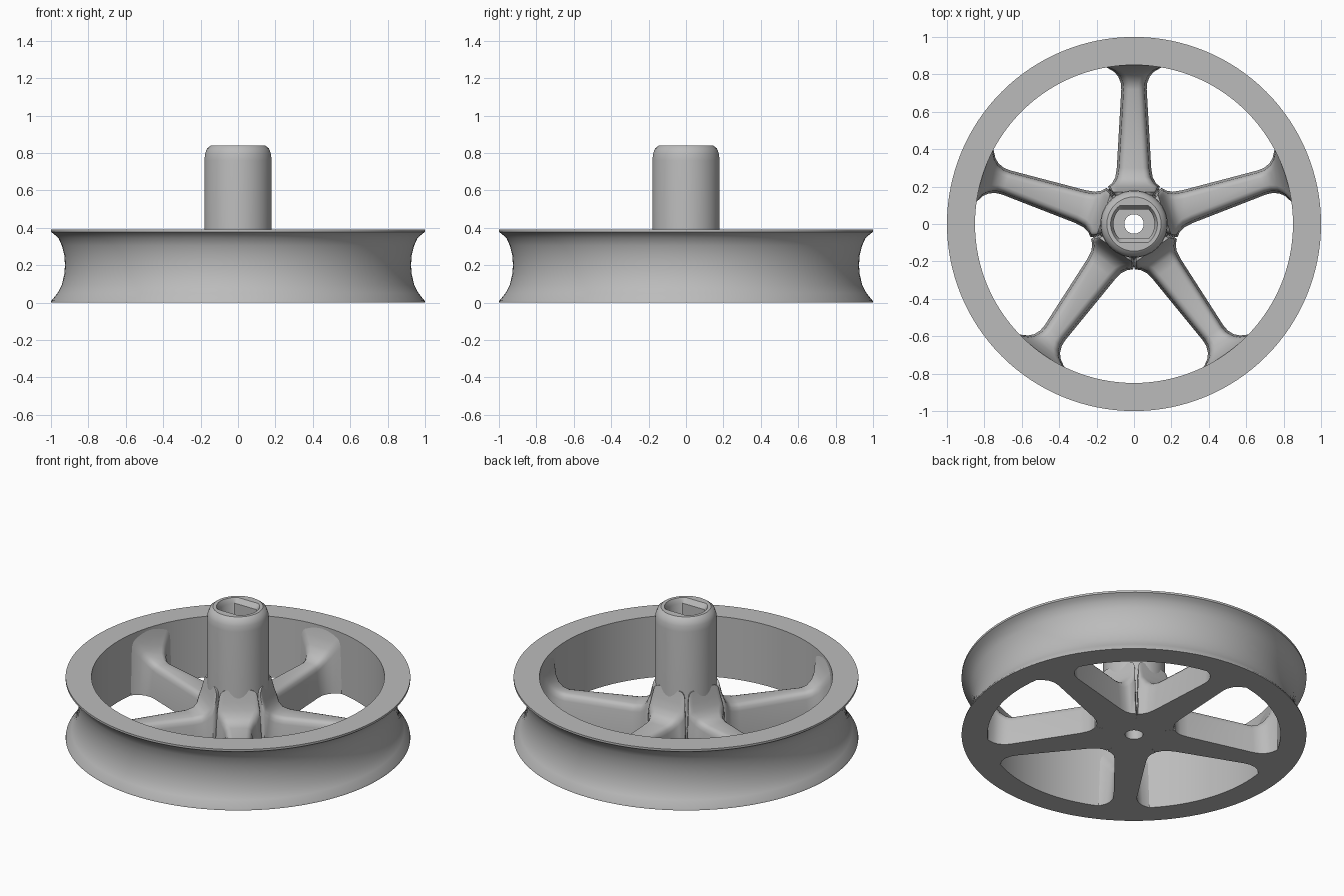
import bpy, bmesh, math
from mathutils import Matrix

cube = bpy.data.objects.get("Cube")
if cube:
    bpy.data.objects.remove(cube, do_unlink=True)

grey = bpy.data.materials.new("cast_grey")
grey.use_nodes = True
COLOUR = (0.5, 0.5, 0.5, 1)
grey.diffuse_color = COLOUR
bsdf = next(n for n in grey.node_tree.nodes if n.type == 'BSDF_PRINCIPLED')
bsdf.inputs["Base Color"].default_value = COLOUR


def loft(name, rings, closed_path, angle=35):
    """Skin a list of closed rings; either loop the path or cap both ends."""
    bm = bmesh.new()
    rows = [[bm.verts.new(p) for p in ring] for ring in rings]
    n = len(rows[0])
    pairs = list(zip(rows, rows[1:]))
    if closed_path:
        pairs.append((rows[-1], rows[0]))
    else:
        bm.faces.new(rows[0])
        bm.faces.new(rows[-1])
    for a, b in pairs:
        for i in range(n):
            j = (i + 1) % n
            bm.faces.new((a[i], a[j], b[j], b[i]))
    bmesh.ops.recalc_face_normals(bm, faces=bm.faces)
    mesh = bpy.data.meshes.new(name)
    bm.to_mesh(mesh)
    bm.free()
    mesh.materials.append(grey)
    obj = bpy.data.objects.new(name, mesh)
    bpy.context.collection.objects.link(obj)
    bpy.ops.object.select_all(action='DESELECT')
    obj.select_set(True)
    bpy.context.view_layer.objects.active = obj
    bpy.ops.object.shade_smooth_by_angle(angle=math.radians(angle))
    return obj


def circle(r, z, steps, flat=9):
    """Ring at height z, with its front and back cut off at y = +-flat."""
    ring = []
    for i in range(steps):
        a = math.tau * i / steps
        y = max(-flat, min(flat, r * math.sin(a)))
        ring.append((r * math.cos(a), y, z))
    return ring


# Rim with a concave groove around the outside
rim = [(0.85, 0), (1, 0), (0.998, 0.01), (0.965, 0.05), (0.942, 0.095),
       (0.929, 0.15), (0.925, 0.2), (0.929, 0.255), (0.942, 0.305),
       (0.96, 0.345), (0.985, 0.367), (1, 0.377), (1, 0.39), (0.85, 0.39)]
loft("rim", [circle(r, z, 128) for r, z in rim], True)

# Hub: outer wall, rounded top, flat-sided socket, then a round through bore
outer = [(0.052, 0), (0.19, 0), (0.19, 0.17), (0.187, 0.24), (0.18, 0.33),
         (0.18, 0.76), (0.176, 0.795), (0.165, 0.825), (0.145, 0.84)]
socket = [(0.125, 0.84, 0.1), (0.11, 0.81, 0.078), (0.11, 0.2, 0.078)]
rings = [circle(r, z, 64) for r, z in outer]
rings += [circle(r, z, 64, flat) for r, z, flat in socket]
rings.append(circle(0.052, 0.2, 64))
loft("hub", rings, True)

# Spoke stations: radius, half width at the bottom, height
stations = [(0.125, 0.09, 0.38), (0.17, 0.123, 0.38), (0.185, 0.134, 0.31),
            (0.2, 0.138, 0.265), (0.22, 0.116, 0.23), (0.25, 0.1, 0.208),
            (0.3, 0.092, 0.2), (0.72, 0.068, 0.2), (0.755, 0.071, 0.21),
            (0.79, 0.085, 0.235), (0.815, 0.108, 0.27),
            (0.835, 0.143, 0.32), (0.848, 0.175, 0.365), (0.853, 0.185, 0.385),
            (0.885, 0.185, 0.385)]
# Drafted side with a rounded shoulder: inset from the side, drop from the top
shoulder = [(0.012, 0.04), (0.018, 0.018), (0.03, 0.005), (0.045, 0)]


def section(r, w, h):
    half = [(w, 0)] + [(w - inset, h - drop) for inset, drop in shoulder]
    return [(x, r, z) for x, z in half] + [(-x, r, z) for x, z in reversed(half)]


for k in range(5):
    spoke = loft(f"spoke_{k + 1}", [section(*s) for s in stations], False, 50)
    spoke.data.transform(Matrix.Rotation(math.tau * k / 5, 4, 'Z'))
